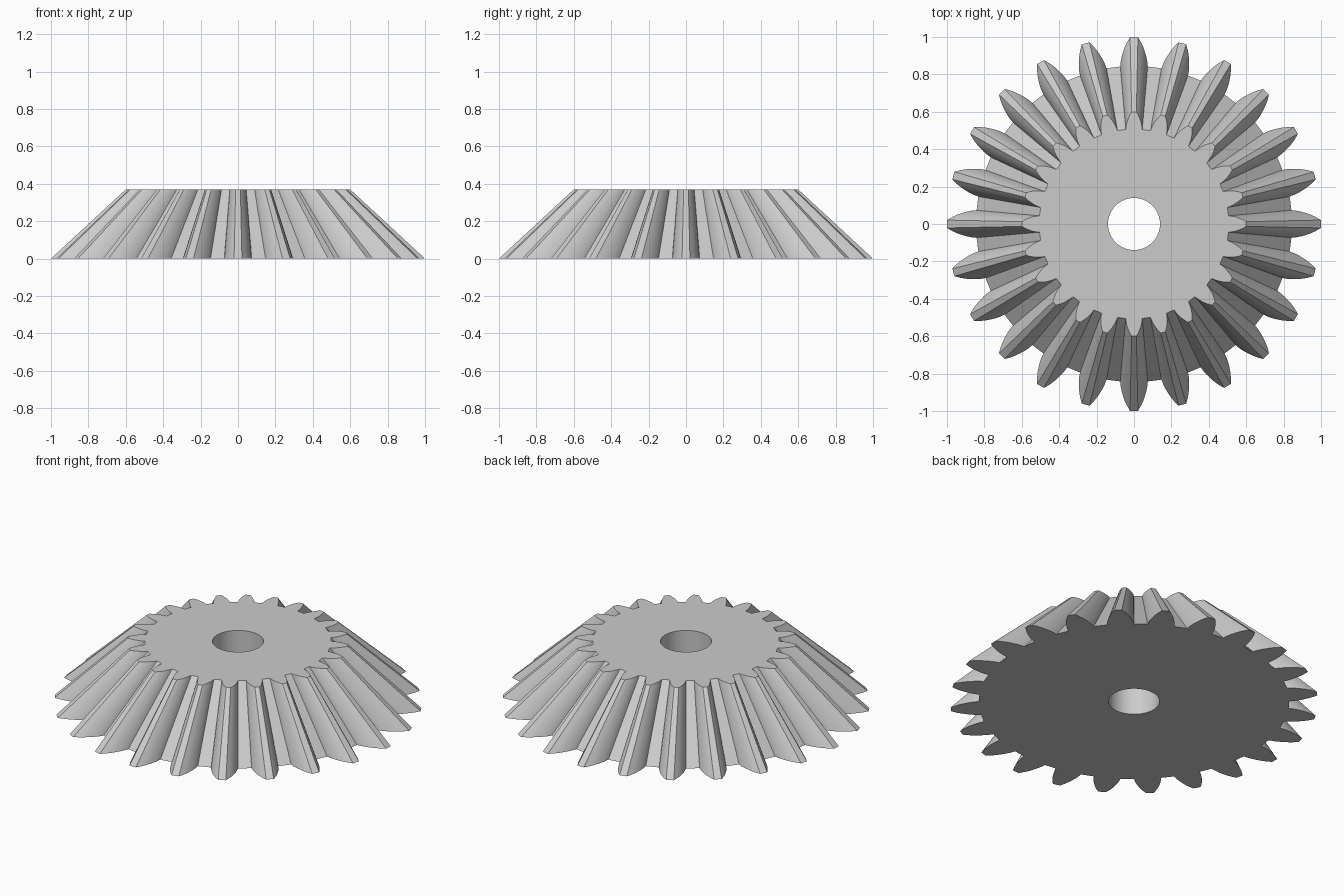
import bpy
import bmesh
from math import cos, sin, tau, radians

cube = bpy.data.objects.get("Cube")
if cube:
    bpy.data.objects.remove(cube, do_unlink=True)

TEETH = 24
HEIGHT = 0.37
TOP_SCALE = 0.6
BORE = 0.139

steel = bpy.data.materials.new("light grey steel")
steel.use_nodes = True
colour = (0.6, 0.6, 0.6, 1)
steel.diffuse_color = colour
steel.node_tree.nodes["Principled BSDF"].inputs["Base Color"].default_value = colour

# Rising tooth flank: radius and half angle, from root to tip
flank = [(0.845, 0.087), (0.87, 0.082), (0.895, 0.074), (0.92, 0.064),
         (0.945, 0.053), (0.97, 0.04), (1.0, 0.021)]
tooth = [(r, -a) for r, a in flank] + [(r, a) for r, a in reversed(flank)]
pitch = tau / TEETH
outline = [(r, a + i * pitch) for i in range(TEETH) for r, a in tooth]

bm = bmesh.new()


def ring(points, scale, z):
    return [bm.verts.new((r * scale * cos(a), r * scale * sin(a), z)) for r, a in points]


def bridge(a, b):
    n = len(a)
    for i in range(n):
        j = (i + 1) % n
        bm.faces.new((a[i], a[j], b[j], b[i]))


# Tapered toothed body, flat ends and straight bore
bore = [(BORE, a) for r, a in outline]
loops = [ring(outline, 1, 0), ring(outline, TOP_SCALE, HEIGHT),
         ring(bore, 1, HEIGHT), ring(bore, 1, 0)]
for i in range(4):
    bridge(loops[i], loops[(i + 1) % 4])
bmesh.ops.recalc_face_normals(bm, faces=bm.faces)

mesh = bpy.data.meshes.new("bevel_gear")
bm.to_mesh(mesh)
bm.free()
mesh.materials.append(steel)
gear = bpy.data.objects.new("bevel_gear", mesh)
bpy.context.collection.objects.link(gear)

# Smooth flanks with crisp tooth edges
bpy.ops.object.select_all(action="DESELECT")
gear.select_set(True)
bpy.context.view_layer.objects.active = gear
bpy.ops.object.shade_smooth_by_angle(angle=radians(25))
